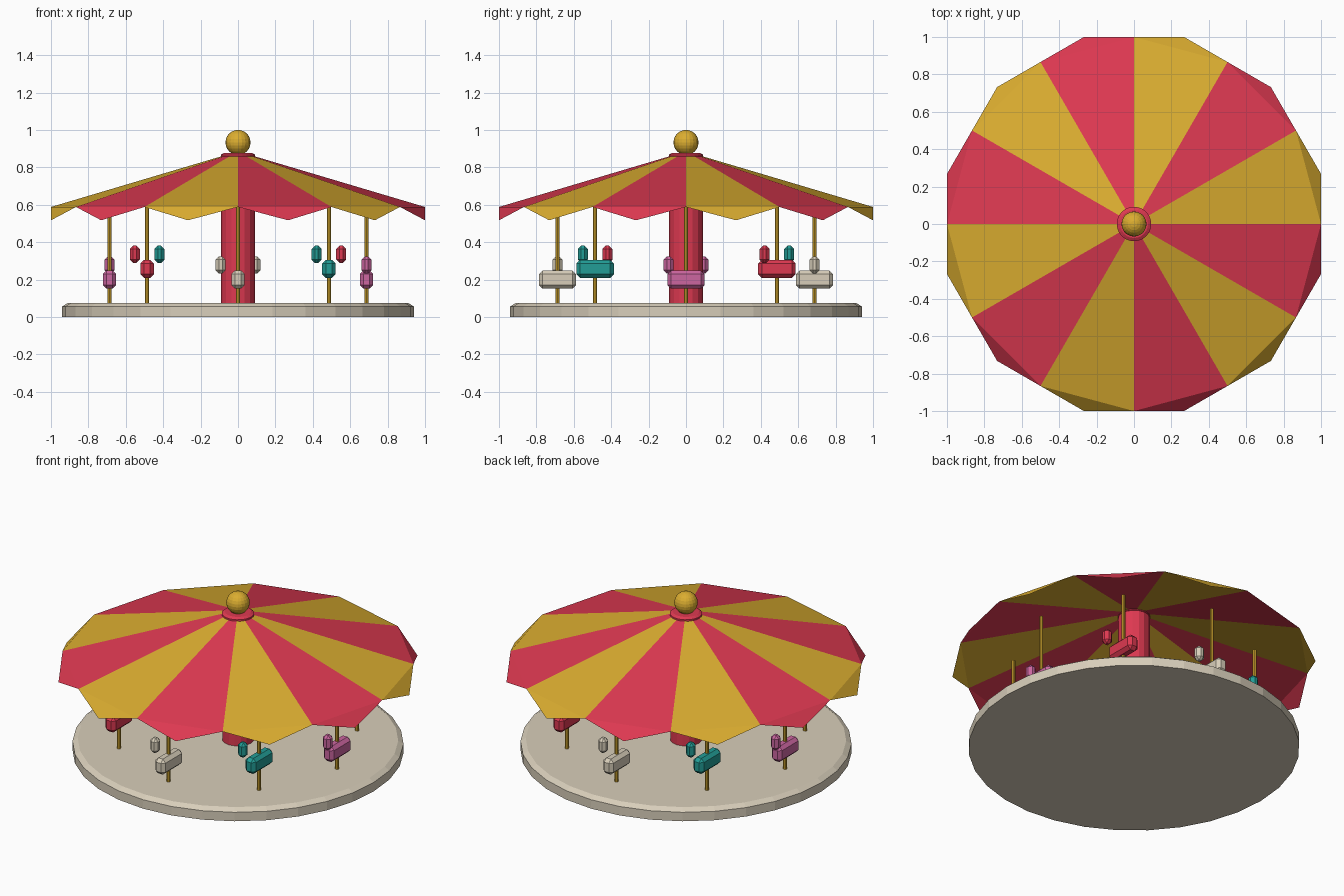
import bpy, bmesh
from math import sin, cos, radians
from mathutils import Vector

if "Cube" in bpy.data.objects:
    bpy.data.objects.remove(bpy.data.objects["Cube"], do_unlink=True)


def linear(c):
    c /= 255
    return c / 12.92 if c <= 0.04045 else ((c + 0.055) / 1.055) ** 2.4


def material(name, *rgb):
    colour = [linear(c) for c in rgb] + [1]
    mat = bpy.data.materials.new(name)
    mat.use_nodes = True
    mat.diffuse_color = colour
    mat.node_tree.nodes["Principled BSDF"].inputs["Base Color"].default_value = colour
    return mat


RED = material("red", 222, 57, 81)
GOLD = material("gold", 219, 173, 48)
CREAM = material("cream", 216, 206, 186)
TEAL = material("teal", 34, 157, 150)
PINK = material("pink", 204, 102, 160)


def finish(name, bm, *mats):
    mesh = bpy.data.meshes.new(name)
    bm.to_mesh(mesh)
    bm.free()
    for mat in mats:
        mesh.materials.append(mat)
    obj = bpy.data.objects.new(name, mesh)
    bpy.context.collection.objects.link(obj)
    return obj


def polar(radius, degrees, z):
    a = radians(degrees)
    return Vector((radius * cos(a), radius * sin(a), z))


def lathe(name, profile, sides, mat, centre=(0, 0, 0)):
    """Turned solid from (radius, height) points, capped at both ends."""
    bm = bmesh.new()
    rings = [[bm.verts.new(polar(r, 360 * i / sides, z) + Vector(centre))
              for i in range(sides)] for r, z in profile]
    for low, high in zip(rings, rings[1:]):
        for i in range(sides):
            j = (i + 1) % sides
            bm.faces.new((low[i], low[j], high[j], high[i]))
    bm.faces.new(rings[0][::-1])
    bm.faces.new(rings[-1])
    return finish(name, bm, mat)


def chamfered_box(name, size, chamfer, centre, mat):
    bm = bmesh.new()
    bmesh.ops.create_cube(bm, size=1)
    bmesh.ops.scale(bm, vec=size, verts=bm.verts)
    bmesh.ops.bevel(bm, geom=bm.edges[:], offset=chamfer, segments=1,
                    affect='EDGES', clamp_overlap=True)
    bmesh.ops.translate(bm, vec=centre, verts=bm.verts)
    return finish(name, bm, mat)


# Base and centre column
lathe("platform", [(0.94, 0), (0.94, 0.056), (0.91, 0.075)], 32, CREAM)
lathe("centre_column", [(0.09, 0.07), (0.09, 0.85)], 16, RED)

# Striped canopy: sloping panels, each ending in a pointed hanging flap
bm = bmesh.new()
PANELS = 12
top = [bm.verts.new(polar(0.085, 30 * k, 0.86)) for k in range(PANELS)]
rim = [bm.verts.new(polar(1, 30 * k, 0.588)) for k in range(PANELS)]
tips = [bm.verts.new(polar(1.035, 30 * k + 15, 0.517)) for k in range(PANELS)]
for k in range(PANELS):
    n = (k + 1) % PANELS
    for verts in ((top[k], rim[k], rim[n], top[n]), (rim[k], tips[k], rim[n])):
        bm.faces.new(verts).material_index = k % 2
bm.faces.new(top)
finish("canopy", bm, GOLD, RED)

# Collar and ball on the peak
lathe("peak_collar", [(0.075, 0.845), (0.092, 0.853), (0.092, 0.867), (0.075, 0.877)],
      24, RED)
bm = bmesh.new()
bmesh.ops.create_uvsphere(bm, u_segments=20, v_segments=12, radius=0.067)
bmesh.ops.translate(bm, vec=(0, 0, 0.933), verts=bm.verts)
finish("peak_ball", bm, GOLD)

# Eight mounts on poles, heads pointing around the ride, alternate ones raised
for k in range(8):
    angle = 45 * k
    paint = (PINK, RED, CREAM, TEAL)[k % 4]
    seat = polar(0.687, angle, 0.257 if k % 2 else 0.2)
    head = seat + polar(0.093, angle - 90, 0.078)
    lathe(f"pole_{k + 1}", [(0.011, 0.07), (0.011, 0.605)], 8, GOLD, (seat.x, seat.y, 0))
    chamfered_box(f"mount_body_{k + 1}", (0.072, 0.2, 0.097), 0.02, seat, paint)
    chamfered_box(f"mount_head_{k + 1}", (0.054, 0.054, 0.092), 0.018, head, paint)
